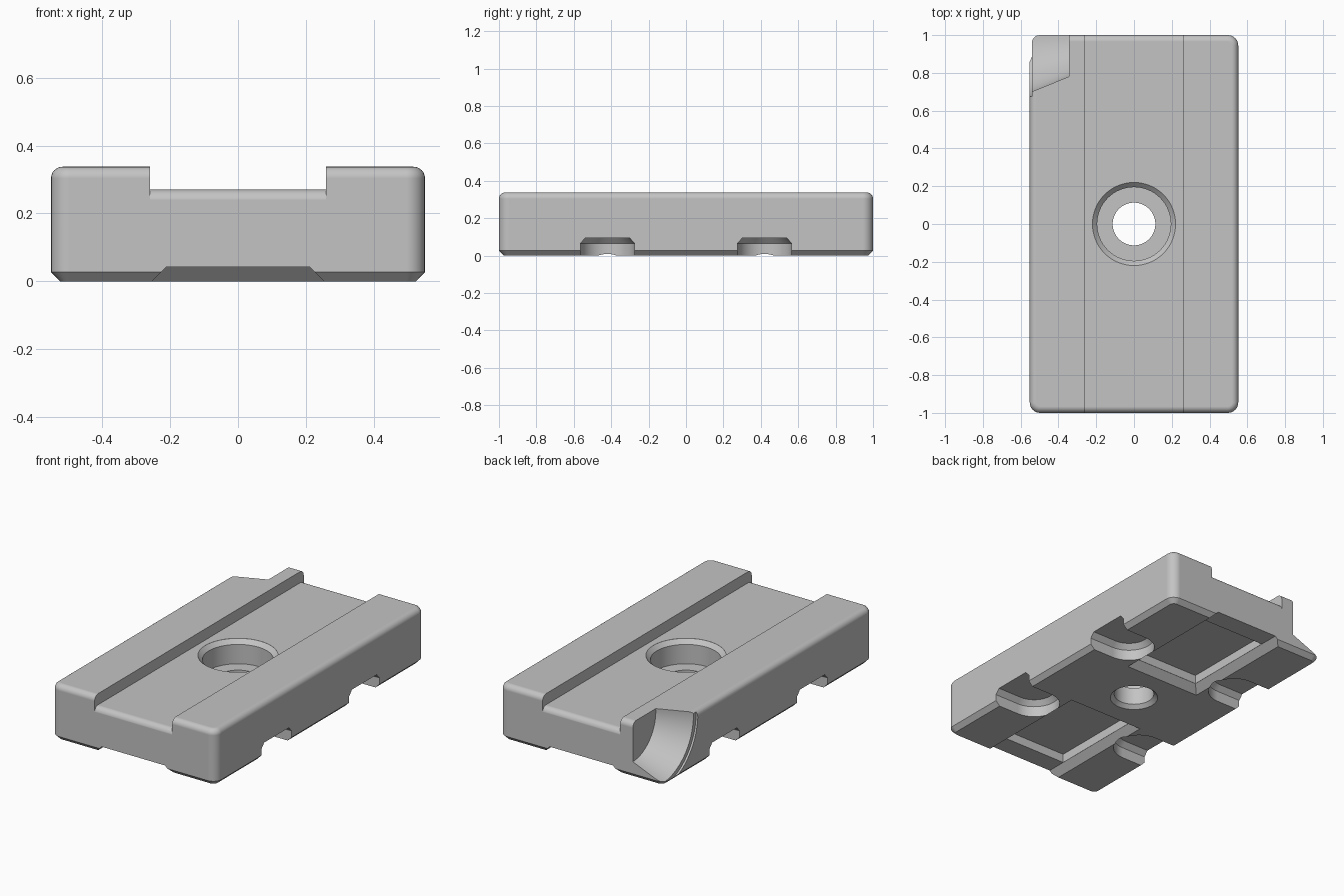
import bpy, bmesh
from math import sin, cos, pi

if "Cube" in bpy.data.objects:
    bpy.data.objects.remove(bpy.data.objects["Cube"], do_unlink=True)

HX, HY, TOP = 0.552, 1.0, 0.338    # half width, half length, height
FILLET, CHAMFER = 0.034, 0.027

grey = bpy.data.materials.new("plain_grey")
grey.use_nodes = True
colour = (0.55, 0.55, 0.55, 1)
grey.diffuse_color = colour
grey.node_tree.nodes["Principled BSDF"].inputs["Base Color"].default_value = colour


def loft(name, rings):
    """Skin a stack of equal-length rings and cap both ends."""
    bm = bmesh.new()
    loops = [[bm.verts.new(p) for p in ring] for ring in rings]
    n = len(loops[0])
    for a, b in zip(loops, loops[1:]):
        for i in range(n):
            j = (i + 1) % n
            bm.faces.new((a[i], a[j], b[j], b[i]))
    bm.faces.new(loops[0])
    bm.faces.new(loops[-1])
    bmesh.ops.recalc_face_normals(bm, faces=bm.faces)
    mesh = bpy.data.meshes.new(name)
    bm.to_mesh(mesh)
    bm.free()
    mesh.materials.append(grey)
    obj = bpy.data.objects.new(name, mesh)
    bpy.context.collection.objects.link(obj)
    return obj


def arc(r, start, end, steps):
    angles = [start + (end - start) * i / steps for i in range(steps + 1)]
    return [(r * cos(a), r * sin(a)) for a in angles]


def rounded_rect(inset, z, r=0.055):
    """Rounded plan outline pulled in by an inset."""
    pts = []
    for q, (sx, sy) in enumerate([(1, 1), (-1, 1), (-1, -1), (1, -1)]):
        for u, v in arc(r - inset, q * pi / 2, (q + 1) * pi / 2, 6):
            pts.append((sx * (HX - r) + u, sy * (HY - r) + v, z))
    return pts


def box_ring(half_x, y0, y1, z):
    return [(-half_x, y0, z), (half_x, y0, z), (half_x, y1, z), (-half_x, y1, z)]


def circle_z(r, z):
    return [(u, v, z) for u, v in arc(r, 0, 2 * pi, 64)[:-1]]


def circle_x(r, x):
    return [(x, HY + u, 0.32 + v) for u, v in arc(r, 0, 2 * pi, 80)[:-1]]


def notch_ring(r, z, side, y):
    """U-shaped outline open towards one long side."""
    pts = [(0.39 - u, y + v) for u, v in arc(r, -pi / 2, pi / 2, 24)]
    pts += [(0.7, y + r), (0.7, y - r)]
    return [(side * px, py, z) for px, py in pts]


# Main block: chamfered foot, straight walls, filleted top
crown = [rounded_rect(FILLET - u, TOP - FILLET + v) for u, v in arc(FILLET, 0, pi / 2, 6)]
block = loft("clamp_block", [rounded_rect(CHAMFER, 0), rounded_rect(0, CHAMFER)] + crown)

cutters = []

# Lengthwise top channel, its floor rolling over at both ends
floor = 0.27
end = [(HY - FILLET + u, floor - FILLET + v) for u, v in arc(FILLET + 0.0005, 0, pi / 2, 6)]
half = [(1.1, 0.5), (1.1, floor - FILLET)] + end
section = half + [(-y, z) for y, z in reversed(half)]
cutters.append(loft("channel_cutter", [[(x, y, z) for y, z in section] for x in (-0.26, 0.26)]))

# Stepped bolt hole, chamfered at top and bottom
hole = [(0.14, -0.005), (0.113, 0.022), (0.113, 0.128), (0.195, 0.128),
        (0.195, 0.245), (0.22, floor), (0.22, 0.4)]
cutters.append(loft("bolt_hole_cutter", [circle_z(r, z) for r, z in hole]))

# Underside recesses: bevelled open slot with a straight-walled pocket at each end
for s in (-1, 1):
    cutters.append(loft("end_slot_cutter", [
        box_ring(0.254 - z, s * (0.25 + z), s * 1.1, z) for z in (-0.02, 0.042)]))
    cutters.append(loft("pocket_cutter", [
        box_ring(0.2115, s * 0.2925, s * 0.88, z) for z in (0.03, 0.095)]))

# Rounded side notches under both long edges
for side in (-1, 1):
    for y in (-0.42, 0.42):
        cutters.append(loft("side_notch_cutter", [
            notch_ring(r, z, side, y) for r, z in ((0.145, -0.05), (0.145, 0.065), (0.118, 0.095))]))

# Conical scoop with a thin outer step at the back corner
scoop = [(0.22, -0.344), (0.30, -0.54), (0.325, -0.54), (0.325, -0.65)]
cutters.append(loft("corner_scoop_cutter", [circle_x(r, x) for r, x in scoop]))

# Carve the block
bpy.ops.object.select_all(action='DESELECT')
block.select_set(True)
bpy.context.view_layer.objects.active = block
for cutter in cutters:
    cutter.hide_render = True
    mod = block.modifiers.new("cut", 'BOOLEAN')
    mod.operation = 'DIFFERENCE'
    mod.solver = 'EXACT'
    mod.object = cutter
    bpy.ops.object.modifier_apply(modifier=mod.name)
    bpy.data.objects.remove(cutter, do_unlink=True)

# Smooth fillets while the large faces stay flat
bpy.ops.object.shade_smooth_by_angle(angle=pi / 6)
flat = block.modifiers.new("flat_faces", 'WEIGHTED_NORMAL')
flat.keep_sharp = True
